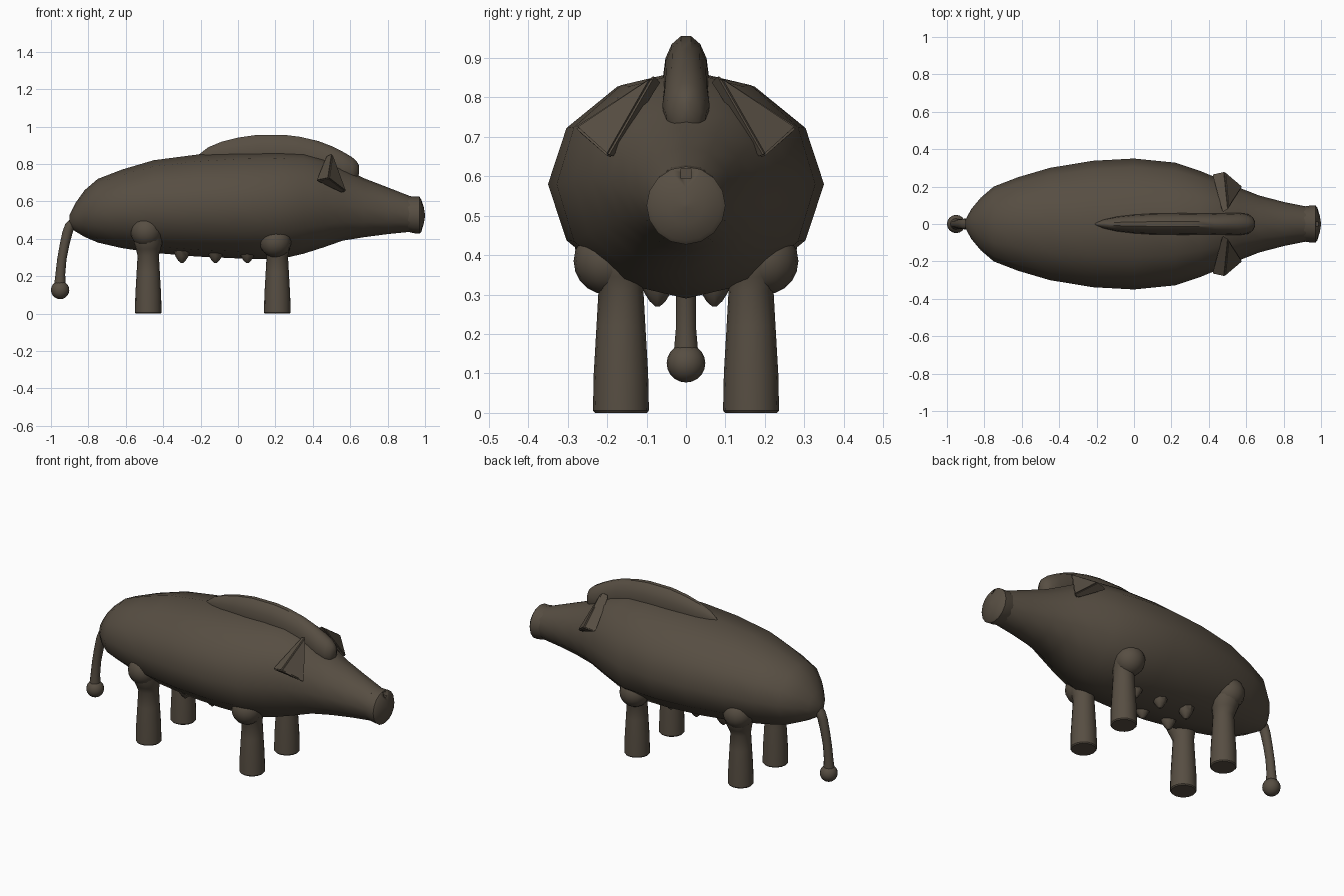
import bpy, bmesh, math
from mathutils import Vector

if "Cube" in bpy.data.objects:
    bpy.data.objects.remove(bpy.data.objects["Cube"])

hide = bpy.data.materials.new("dark brown hide")
hide.diffuse_color = (0.095, 0.076, 0.055, 1)
hide.use_nodes = True
hide.node_tree.nodes["Principled BSDF"].inputs["Base Color"].default_value = hide.diffuse_color


def finish(name, bm, angle=40):
    bmesh.ops.recalc_face_normals(bm, faces=bm.faces[:])
    me = bpy.data.meshes.new(name)
    bm.to_mesh(me)
    bm.free()
    ob = bpy.data.objects.new(name, me)
    bpy.context.collection.objects.link(ob)
    me.materials.append(hide)
    bpy.ops.object.select_all(action='DESELECT')
    ob.select_set(True)
    bpy.context.view_layer.objects.active = ob
    bpy.ops.object.shade_smooth_by_angle(angle=math.radians(angle))
    return ob


def loft(name, rings, angle=40):
    """Skin a list of closed point rings and cap the ends."""
    bm = bmesh.new()
    rows = [[bm.verts.new(p) for p in ring] for ring in rings]
    n = len(rows[0])
    for a, b in zip(rows, rows[1:]):
        for i in range(n):
            j = (i + 1) % n
            bm.faces.new((a[i], a[j], b[j], b[i]))
    bm.faces.new(rows[0])
    bm.faces.new(rows[-1])
    return finish(name, bm, angle)


def upright(x, bottom, top, half_width, n):
    """Elliptical section standing across x."""
    c, h = (top + bottom) / 2, (top - bottom) / 2
    return [(x, half_width * math.cos(math.tau * i / n), c + h * math.sin(math.tau * i / n))
            for i in range(n)]


def flat_ring(x, y, z, r, n=16):
    return [(x + r * math.cos(math.tau * i / n), y + r * math.sin(math.tau * i / n), z)
            for i in range(n)]


def ball(name, centre, r):
    bm = bmesh.new()
    bmesh.ops.create_uvsphere(bm, u_segments=16, v_segments=10, radius=r)
    bmesh.ops.translate(bm, verts=bm.verts[:], vec=Vector(centre))
    return finish(name, bm)


# Body and head: x, bottom, top, half width
body = [(-0.90, .47, .53, .025), (-0.87, .44, .59, .08), (-0.82, .41, .66, .14),
        (-0.75, .38, .72, .20), (-0.62, .35, .77, .25), (-0.45, .325, .82, .30),
        (-0.22, .305, .85, .338), (0.0, .295, .865, .35), (0.22, .29, .87, .328),
        (0.35, .32, .865, .285), (0.46, .355, .835, .24), (0.56, .39, .78, .195),
        (0.67, .408, .725, .152), (0.80, .425, .675, .118), (0.92, .437, .628, .094)]
loft("body", [upright(*s, 12) for s in body])

# Snout disc with a bulged front and a small notch near the top
disc = [(.91, .437, .63, .094), (.94, .43, .625, .098), (.97, .427, .625, .100),
        (.98, .437, .612, .088), (.993, .48, .57, .045), (1.0, .52, .53, .005)]
snout = loft("snout", [upright(*s, 16) for s in disc])
bm = bmesh.new()
bmesh.ops.create_cube(bm, size=1)
for v in bm.verts:
    v.co = (.985 + v.co.x * .06, v.co.y * .025, .607 + v.co.z * .026)
cutter = finish("nostril_cutter", bm)
cutter.hide_render = True
cutter.hide_set(True)
cut = snout.modifiers.new("nostril", 'BOOLEAN')
cut.object = cutter
cut.operation = 'DIFFERENCE'
cut.solver = 'EXACT'

# Back ridge, thicker and drooping over the forehead
ridge = [(-.21, .83, .85, .005), (-.16, .79, .89, .025), (-.09, .77, .92, .040),
         (.0, .76, .943, .050), (.10, .75, .958, .056), (.25, .75, .958, .058),
         (.33, .74, .948, .058), (.43, .72, .925, .056), (.50, .70, .898, .058),
         (.56, .69, .868, .060), (.61, .69, .838, .052), (.635, .71, .815, .036),
         (.648, .75, .79, .010)]
loft("back_ridge", [upright(*s, 14) for s in ridge])

for side, label in ((-1, "right"), (1, "left")):
    # Ears: thin triangular wedges leaning outward
    rear = [(.47, .06, .84), (.415, .268, .71), (.55, .185, .645)]
    front = [(.505, .08, .86), (.485, .283, .725), (.582, .20, .65)]
    bm = bmesh.new()
    a = [bm.verts.new((x, side * y, z)) for x, y, z in rear]
    b = [bm.verts.new((x, side * y, z)) for x, y, z in front]
    bm.faces.new(a)
    bm.faces.new(b)
    for i in range(3):
        j = (i + 1) % 3
        bm.faces.new((a[i], a[j], b[j], b[i]))
    bmesh.ops.bevel(bm, geom=bm.edges[:], offset=.006, segments=2, affect='EDGES')
    finish(label + "_ear", bm)

    # Legs: tapered columns with rounded joints
    for x, end, joint_z in ((-.48, "hind", .44), (.21, "front", .385)):
        profile = [(0.0, .066), (.006, .071), (.10, .069), (.22, .062), (.31, .057),
                   (.345, .066), (.38, .076), (.44, .07)]
        loft(f"{label}_{end}_leg",
             [flat_ring(x, side * (.165 + .03 * max(0, z - .31) / .13), z, r) for z, r in profile])
        ball(f"{label}_{end}_joint", (x - .01, side * .2, joint_z), .085)

    # Teats: small cones in a row on each side of the belly
    for k, x in enumerate((-.30, -.12, .05)):
        loft(f"{label}_teat_{k + 1}",
             [flat_ring(x, side * .072, z, r, 8)
              for z, r in ((.34, .045), (.305, .034), (.283, .02), (.27, .006))])

# Tail: curved tube with a ball tip
tail = [(-.87, .50, .032), (-.893, .48, .03), (-.91, .44, .028), (-.927, .37, .026),
        (-.942, .29, .025), (-.950, .21, .026), (-.953, .14, .032)]
loft("tail", [flat_ring(x, 0, z, r, 12) for x, z, r in tail])
ball("tail_tip", (-.951, 0, .126), .049)
